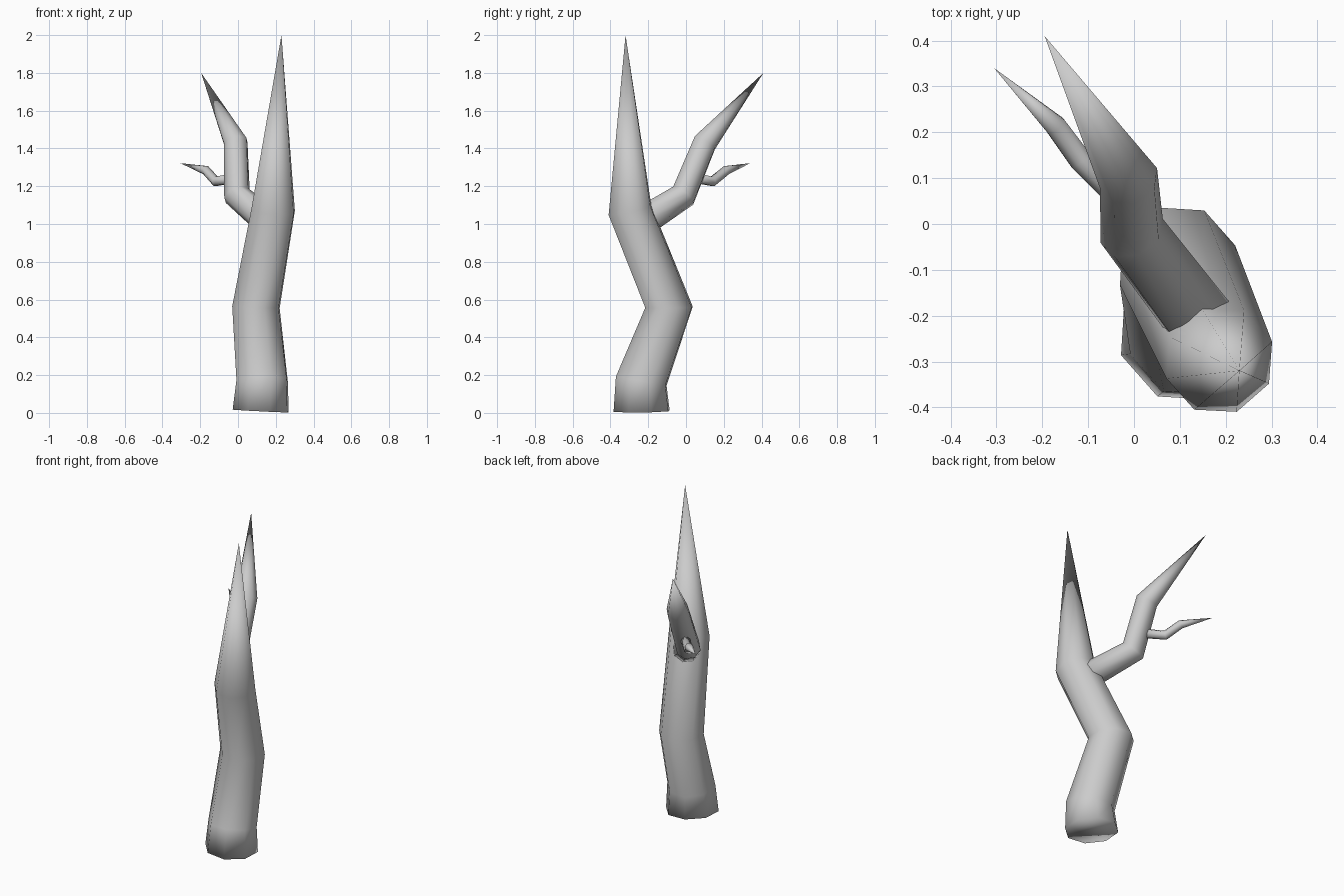
import bpy, bmesh, math
from mathutils import Vector, Matrix

if "Cube" in bpy.data.objects:
    bpy.data.objects.remove(bpy.data.objects["Cube"])

SIDES = 8


def limb(name, path, tip, phase=math.radians(19)):
    """Closed tapering tube through (x, y, z, radius) points, ending in a spike."""
    pts = [Vector(p[:3]) for p in path] + [Vector(tip)]
    bm = bmesh.new()
    rings = []
    for i, p in enumerate(path):
        # Ring plane bisects the incoming and outgoing directions
        d = (pts[i + 1] - pts[i]).normalized()
        if i:
            d += (pts[i] - pts[i - 1]).normalized()
        q = Vector((0, 0, 1)).rotation_difference(d.normalized())
        ring = []
        for k in range(SIDES):
            a = phase + math.tau * k / SIDES
            ring.append(bm.verts.new(pts[i] + q @ Vector((math.cos(a), math.sin(a), 0)) * p[3]))
        rings.append(ring)
    apex = bm.verts.new(tip)
    bm.faces.new(rings[0][::-1])
    for k in range(SIDES):
        n = (k + 1) % SIDES
        for lo, hi in zip(rings, rings[1:]):
            bm.faces.new((lo[k], lo[n], hi[n], hi[k]))
        bm.faces.new((rings[-1][k], rings[-1][n], apex))
    for f in bm.faces:
        f.smooth = True
    mesh = bpy.data.meshes.new(name)
    bm.to_mesh(mesh)
    bm.free()
    obj = bpy.data.objects.new(name, mesh)
    bpy.context.collection.objects.link(obj)
    return obj


# Crooked main trunk
limb("trunk", [(0.12, -0.235, 0.01, 0.157), (0.128, -0.237, 0.168, 0.144),
               (0.095, -0.09, 0.56, 0.133), (0.186, -0.297, 1.075, 0.122)],
     (0.23, -0.32, 2.0))

# Large side branch growing out of the trunk's back
limb("branch", [(0.175, -0.25, 1.0, 0.08), (-0.005, -0.015, 1.15, 0.073),
                (-0.012, 0.10, 1.43, 0.066)],
     (-0.195, 0.41, 1.80))

# Small twig on the branch
limb("twig", [(-0.03, 0.055, 1.243, 0.028), (-0.117, 0.14, 1.225, 0.027),
              (-0.171, 0.214, 1.285, 0.025)],
     (-0.305, 0.34, 1.322))
